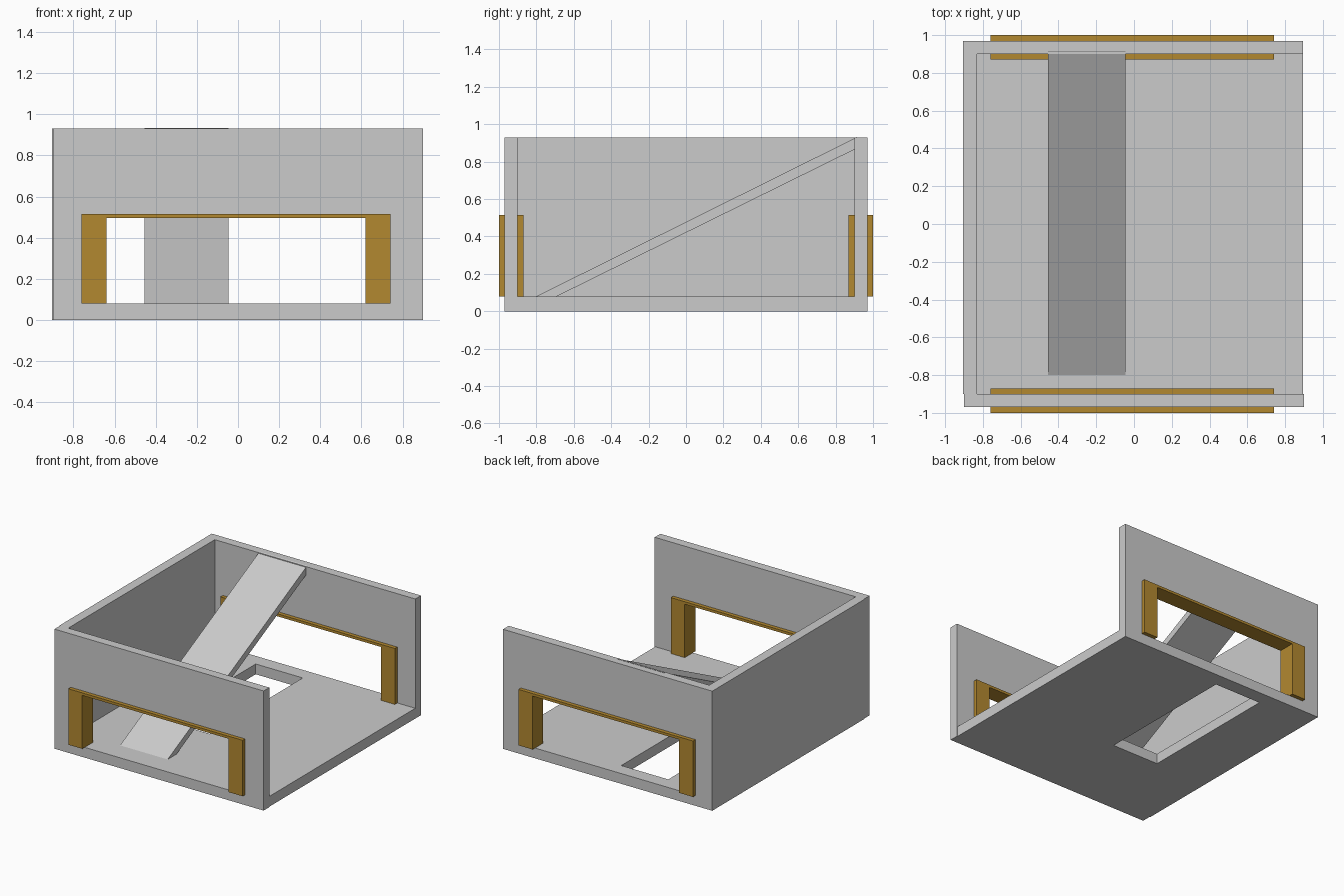
import bpy, bmesh
from mathutils import Vector

if "Cube" in bpy.data.objects:
    bpy.data.objects.remove(bpy.data.objects["Cube"])


def finish(name, bm, material=None):
    bmesh.ops.recalc_face_normals(bm, faces=bm.faces)
    mesh = bpy.data.meshes.new(name)
    bm.to_mesh(mesh)
    bm.free()
    obj = bpy.data.objects.new(name, mesh)
    bpy.context.collection.objects.link(obj)
    if material:
        mesh.materials.append(material)
    return obj


def extrude(name, faces, to_3d, depth, material=None):
    """Extrude 2D polygons, placed in space by to_3d, along the depth vector."""
    bm = bmesh.new()
    for poly in faces:
        bm.faces.new([bm.verts.new(to_3d(a, b)) for a, b in poly])
    bmesh.ops.remove_doubles(bm, verts=bm.verts, dist=1e-5)
    base = list(bm.faces)
    new = bmesh.ops.extrude_face_region(bm, geom=base, use_keep_orig=True)["geom"]
    bmesh.ops.translate(bm, vec=Vector(depth),
                        verts=[g for g in new if isinstance(g, bmesh.types.BMVert)])
    return finish(name, bm, material)


def rect_with_hole(a0, a1, b0, b1, h):
    """Four mitred quads around the hole h = (a0, a1, b0, b1)."""
    outer = [(a0, b0), (a1, b0), (a1, b1), (a0, b1)]
    inner = [(h[0], h[2]), (h[1], h[2]), (h[1], h[3]), (h[0], h[3])]
    return [[outer[i], outer[(i + 1) % 4], inner[(i + 1) % 4], inner[i]]
            for i in range(4)]


gold = bpy.data.materials.new("gold_trim")
gold.diffuse_color = (0.45, 0.25, 0.03, 1)
gold.use_nodes = True
gold.node_tree.nodes["Principled BSDF"].inputs["Base Color"].default_value = gold.diffuse_color

# Front and back walls with wide openings, each lined by a gold door frame
for side, y, x0, x1 in (("front", -0.97, -0.9, 0.9), ("back", 0.9, -0.905, 0.895)):
    extrude(side + "_wall",
            rect_with_hole(x0, x1, 0, 0.93, (-0.76, 0.74, 0.08, 0.515)),
            lambda a, b: (a, y, b), (0, 0.07, 0))
    arch = [(-0.76, 0.08), (-0.64, 0.08), (-0.64, 0.495), (0.62, 0.495),
            (0.62, 0.08), (0.74, 0.08), (0.74, 0.515), (-0.76, 0.515)]
    extrude(side + "_door_frame", [arch],
            lambda a, b: (a, y - 0.03, b), (0, 0.13, 0), gold)

# Solid left wall
extrude("left_wall", [[(-0.9, 0), (0.9, 0), (0.9, 0.93), (-0.9, 0.93)]],
        lambda a, b: (-0.905, a, b), (0.075, 0, 0))

# Floor with the stairwell opening below the ramp
extrude("floor", rect_with_hole(-0.9, 0.895, -0.9, 0.9, (-0.45, -0.045, -0.28, 0.86)),
        lambda a, b: (a, b, 0), (0, 0, 0.08))

# Sloping ramp from the floor to the top of the back wall
extrude("ramp", [[(-0.8, 0.08), (-0.69, 0.08), (0.915, 0.872), (0.915, 0.932)]],
        lambda a, b: (-0.455, a, b), (0.41, 0, 0))
